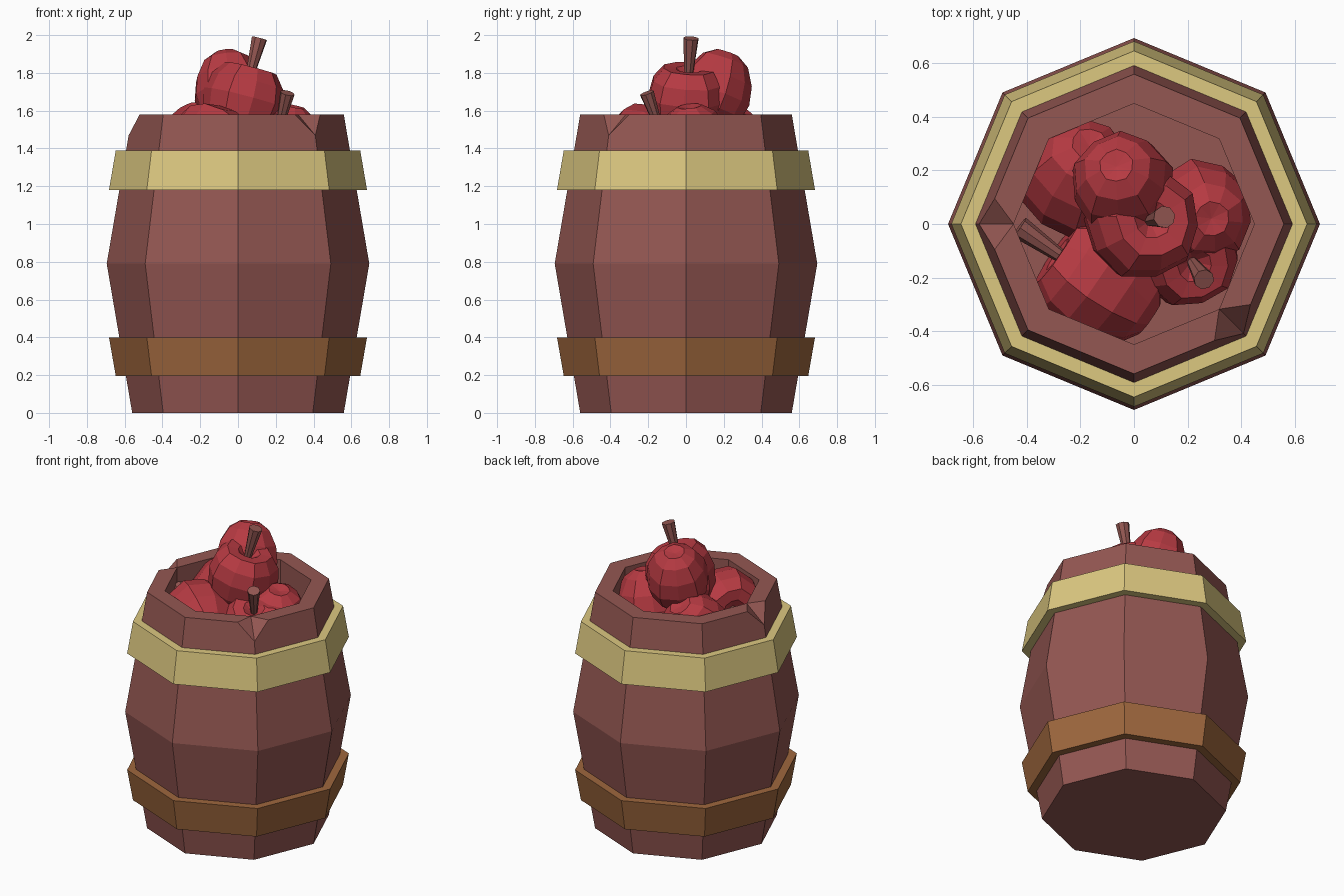
import bpy, bmesh, math
from mathutils import Vector, Matrix

if "Cube" in bpy.data.objects:
    bpy.data.objects.remove(bpy.data.objects["Cube"])


def lin(c):
    c /= 255
    return c / 12.92 if c <= 0.04045 else ((c + 0.055) / 1.055) ** 2.4


def material(name, r, g, b):
    m = bpy.data.materials.new(name)
    m.diffuse_color = (lin(r), lin(g), lin(b), 1)
    m.use_nodes = True
    m.node_tree.nodes["Principled BSDF"].inputs["Base Color"].default_value = m.diffuse_color
    return m


WOOD = material("barrel_wood", 148, 87, 82)
GOLD = material("pale_gold", 220, 200, 128)
BRONZE = material("bronze_brown", 158, 103, 61)
RED = material("apple_red", 182, 58, 66)


def finish(name, bm, mat, normals=True):
    if normals:
        bmesh.ops.recalc_face_normals(bm, faces=bm.faces)
    me = bpy.data.meshes.new(name)
    bm.to_mesh(me)
    bm.free()
    me.materials.append(mat)
    ob = bpy.data.objects.new(name, me)
    bpy.context.scene.collection.objects.link(ob)
    return ob


def ring(bm, r, z, n=8, lobe=0.0):
    return [bm.verts.new((r * (1 + lobe * math.cos(5 * t)) * math.cos(t),
                          r * (1 + lobe * math.cos(5 * t)) * math.sin(t), z))
            for t in (2 * math.pi * i / n for i in range(n))]


def bridge(bm, a, b):
    n = len(a)
    for i in range(n):
        j = (i + 1) % n
        bm.faces.new((a[i], a[j], b[j], b[i]))


# Barrel body: bulging octagon with a hollow top and two chipped rim corners
def barrel():
    bm = bmesh.new()
    base, mid, top = ring(bm, 0.56, 0), ring(bm, 0.695, 0.79), ring(bm, 0.56, 1.58)
    inner, floor = ring(bm, 0.45, 1.58), ring(bm, 0.45, 1.3)
    bm.faces.new(base)
    bm.faces.new(floor)
    bridge(bm, base, mid)
    bridge(bm, inner, floor)
    chips = (4, 7)
    corner = []          # (side towards previous, lowest, side towards next)
    for i in range(8):
        v = top[i]
        if i in chips:
            p = bm.verts.new(v.co.lerp(top[i - 1].co, 0.24))
            q = bm.verts.new(v.co.lerp(top[(i + 1) % 8].co, 0.24))
            low = bm.verts.new(v.co.lerp(mid[i].co, 0.14))
            bm.faces.new((inner[i], p, low))
            bm.faces.new((inner[i], low, q))
            corner.append((p, low, q))
        else:
            corner.append((v, v, v))
    for i in range(8):
        j = (i + 1) % 8
        loop = [mid[i], mid[j], corner[j][1], corner[j][0], corner[i][2], corner[i][1]]
        bm.faces.new(list(dict.fromkeys(loop)))
        bm.faces.new((corner[i][2], corner[j][0], inner[j], inner[i]))
    for i in chips:
        bm.verts.remove(top[i])
    finish("barrel_body", bm, WOOD)


barrel()


# Hoops: octagonal bands following the barrel slope
def hoop(name, z0, r0, z1, r1, mat):
    bm = bmesh.new()
    t = 0.055
    rs = [ring(bm, r0, z0), ring(bm, r1, z1), ring(bm, r1 - t, z1), ring(bm, r0 - t, z0)]
    for k in range(4):
        bridge(bm, rs[k], rs[(k + 1) % 4])
    finish(name, bm, mat)


hoop("upper_hoop", 1.18, 0.683, 1.39, 0.647, GOLD)
hoop("lower_hoop", 0.195, 0.647, 0.40, 0.683, BRONZE)

# Apples: faceted lathe shape, wide at the stem end
PROFILE = [(0.07, 0.185), (0.14, 0.19), (0.195, 0.12), (0.215, 0.03),
           (0.195, -0.08), (0.14, -0.18), (0.07, -0.225)]


def apple(i, centre, axis, size, stem):
    place = (Matrix.Translation(centre)
             @ Vector(axis).to_track_quat('Z', 'Y').to_matrix().to_4x4()
             @ Matrix.Scale(size, 4))
    bm = bmesh.new()
    rs = [ring(bm, r, z, 10, 0.025) for r, z in PROFILE]
    for a, b in zip(rs, rs[1:]):
        bridge(bm, a, b)
    for end, z in ((rs[0], 0.13), (rs[-1], -0.21)):
        tip = bm.verts.new((0, 0, z))
        for k in range(10):
            bm.faces.new((end[k], end[(k + 1) % 10], tip))
    bm.transform(place)
    finish(f"apple_{i}", bm, RED)
    if stem:
        bm = bmesh.new()
        a, b = ring(bm, 0.02, 0.12), ring(bm, 0.042, 0.355)
        bridge(bm, a, b)
        bm.faces.new(a)
        bm.faces.new(b)
        bm.transform(place)
        finish(f"apple_stem_{i}", bm, WOOD)


APPLES = [
    ((0.025, 0.005, 1.64), (0.25, 0.06, 0.97), 1.0, True),
    ((-0.045, 0.155, 1.715), (0.1, -0.3, -0.9), 0.9, False),
    ((-0.21, 0.18, 1.42), (-0.2, -0.5, -0.8), 1.0, False),
    ((-0.13, -0.22, 1.42), (-0.79, 0.55, 0.1), 1.03, True),
    ((0.25, 0.04, 1.42), (-0.2, 0.1, -0.97), 0.93, False),
    ((0.19, -0.1, 1.39), (0.2, -0.3, 0.85), 0.93, True),
]
for i, a in enumerate(APPLES, 1):
    apple(i, *a)
